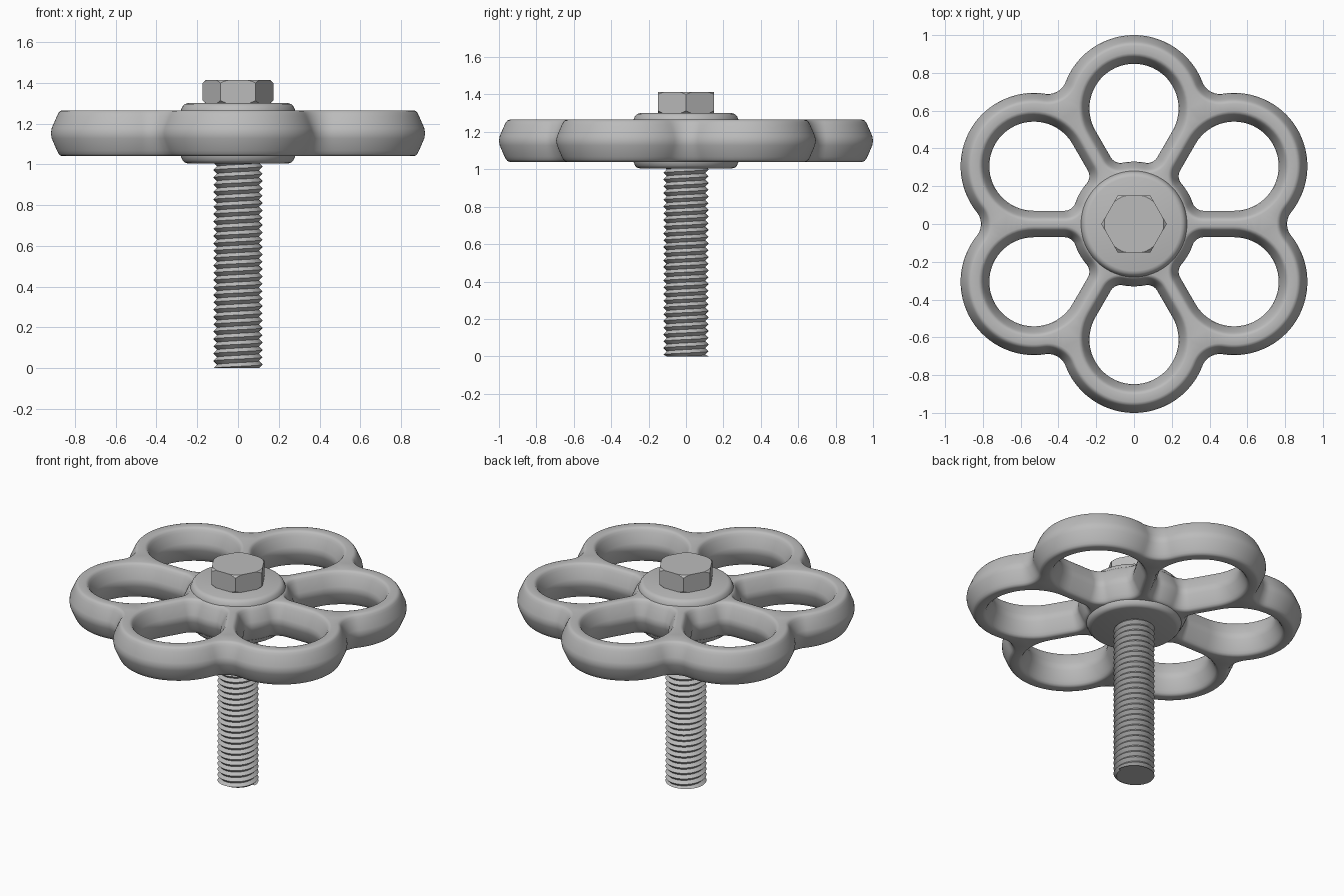
import bpy, bmesh
from math import sin, cos, atan2, asin, sqrt, radians, pi, tau

if "Cube" in bpy.data.objects:
    bpy.data.objects.remove(bpy.data.objects["Cube"], do_unlink=True)

steel = bpy.data.materials.new("grey_steel")
steel.use_nodes = True
grey = (0.5, 0.5, 0.5, 1)
steel.diffuse_color = grey
steel.node_tree.nodes["Principled BSDF"].inputs["Base Color"].default_value = grey


def finish(name, bm, angle=40):
    bmesh.ops.remove_doubles(bm, verts=bm.verts, dist=1e-5)
    bmesh.ops.recalc_face_normals(bm, faces=bm.faces)
    mesh = bpy.data.meshes.new(name)
    bm.to_mesh(mesh)
    bm.free()
    mesh.materials.append(steel)
    obj = bpy.data.objects.new(name, mesh)
    bpy.context.collection.objects.link(obj)
    bpy.ops.object.select_all(action='DESELECT')
    obj.select_set(True)
    bpy.context.view_layer.objects.active = obj
    bpy.ops.object.shade_smooth_by_angle(angle=radians(angle))
    return obj


def skin(bm, rings):
    """Join closed rings of points with quads; return the vertex rings."""
    rows = [[bm.verts.new(p) for p in ring] for ring in rings]
    for low, high in zip(rows, rows[1:]):
        for i in range(len(low)):
            j = (i + 1) % len(low)
            bm.faces.new((low[i], low[j], high[j], high[i]))
    return rows


def ring_edges(bm, row):
    return [bm.edges.get((row[i - 1], row[i])) for i in range(len(row))]


def arc(cx, cy, r, start, end, n):
    return [(cx + r * cos(a), cy + r * sin(a))
            for a in (start + (end - start) * i / n for i in range(n + 1))]


def turned(points, angle):
    c, s = cos(angle), sin(angle)
    return [(x * c - y * s, x * s + y * c) for x, y in points]


# Handwheel outline: six lobes with filleted valleys and six tapered holes
LOBES = 6
HALF = pi / LOBES
LOBE_R, LOBE_DIST = 0.388, 0.612
VALLEY_R = 0.10
HUB_R, CORNER_R, SPOKE_HALF = 0.33, 0.06, 0.07
HOLE_R = LOBE_DIST * sin(HALF) - SPOKE_HALF


def outer_outline(inset):
    dist = LOBE_DIST * cos(HALF) + sqrt((LOBE_R + VALLEY_R) ** 2 - (LOBE_DIST * sin(HALF)) ** 2)
    fx, fy = dist * cos(HALF), dist * sin(HALF)
    touch = atan2(fy, fx - LOBE_DIST)
    lobe = arc(LOBE_DIST, 0, LOBE_R - inset, -touch, touch, 40)
    valley = arc(fx, fy, VALLEY_R + inset, touch - pi, 2 * HALF - touch - pi, 12)
    points = []
    for k in range(LOBES):
        points += turned(lobe + valley[1:-1], HALF + k * 2 * HALF)
    return points


def hole_outline(inset, k):
    dist = HUB_R + CORNER_R
    a = HALF - asin((SPOKE_HALF + CORNER_R) / dist)
    cx, cy, r = dist * cos(a), dist * sin(a), CORNER_R + inset
    side = pi / 2 + HALF
    points = arc(LOBE_DIST, 0, HOLE_R + inset, -side, side, 40)
    points += arc(cx, cy, r, side, pi + a, 10)
    points += arc(0, 0, HUB_R - inset, a, -a, 10)[1:-1]
    points += arc(cx, -cy, r, pi - a, tau - side, 10)
    return turned(points, HALF + k * 2 * HALF)


# Edge section as (inset, height from the middle)
MID = 1.1525
upper = [(0.004, 0.025), (0.03, 0.085), (0.038, 0.1), (0.046, 0.109), (0.057, 0.1125)]
section = [(d, -h) for d, h in reversed(upper)] + [(0, 0)] + upper

bm = bmesh.new()
outlines = [outer_outline] + [lambda d, k=k: hole_outline(d, k) for k in range(LOBES)]
bottom, top = [], []
for outline in outlines:
    rows = skin(bm, [[(x, y, MID + h) for x, y in outline(d)] for d, h in section])
    bottom += ring_edges(bm, rows[0])
    top += ring_edges(bm, rows[-1])
for edges in (bottom, top):
    bmesh.ops.triangle_fill(bm, edges=edges, use_beauty=True)
finish("handwheel", bm)


# Hub boss standing proud of the wheel above and below
bm = bmesh.new()
half = [(0.285, 0.085), (0.28, 0.115), (0.272, 0.133), (0.262, 0.143), (0.248, 0.1475)]
profile = [(r, -h) for r, h in reversed(half)] + half
rows = skin(bm, [[(x, y, MID + h) for x, y in arc(0, 0, r, 0, tau, 64)[:-1]] for r, h in profile])
bm.faces.new(rows[0])
bm.faces.new(rows[-1])
finish("hub", bm)


# Bolt head: hexagon with corners chamfered by a cone
bm = bmesh.new()
LOW, HIGH, FLAT, ROUND = 1.298, 1.414, 0.15, 0.157
rings = [[], [], [], []]
STEPS = 72
for i in range(STEPS):
    a = tau * i / STEPS
    r = FLAT / cos((a % (pi / 3)) - pi / 6)
    inner = min(r, ROUND)
    cut = (r - inner) * 0.9
    for ring, rad, z in zip(rings, (inner, r, r, inner), (LOW, LOW + cut, HIGH - cut, HIGH)):
        ring.append((rad * cos(a), rad * sin(a), z))
rows = skin(bm, rings)
bm.faces.new(rows[0])
bm.faces.new(rows[-1])
bmesh.ops.dissolve_degenerate(bm, dist=1e-5, edges=bm.edges)
finish("bolt_head", bm, 25)


# Threaded shank: one helical ridge, cut flat at the lower end
bm = bmesh.new()
ROOT, CREST, PITCH, SEG, TURNS = 0.103, 0.121, 0.036, 40, 30


def helix_point(r, turn, i):
    a = tau * i / SEG
    return bm.verts.new((r * cos(a), r * sin(a), max(0, PITCH * turn)))


count = SEG * TURNS
roots = [helix_point(ROOT, i / SEG - 1, i) for i in range(count + SEG + 1)]
crests = [helix_point(CREST, i / SEG - 0.5, i) for i in range(count + 1)]
for i in range(count):
    bm.faces.new((roots[i], roots[i + 1], crests[i + 1], crests[i]))
    bm.faces.new((crests[i], crests[i + 1], roots[i + SEG + 1], roots[i + SEG]))
bmesh.ops.dissolve_degenerate(bm, dist=1e-5, edges=bm.edges)
finish("thread", bm)

# Solid core inside the thread
bm = bmesh.new()
rows = skin(bm, [[(x, y, z) for x, y in arc(0, 0, ROOT, 0, tau, SEG)[:-1]] for z in (0, 1.1)])
bm.faces.new(rows[0])
bm.faces.new(rows[-1])
finish("shank", bm)
